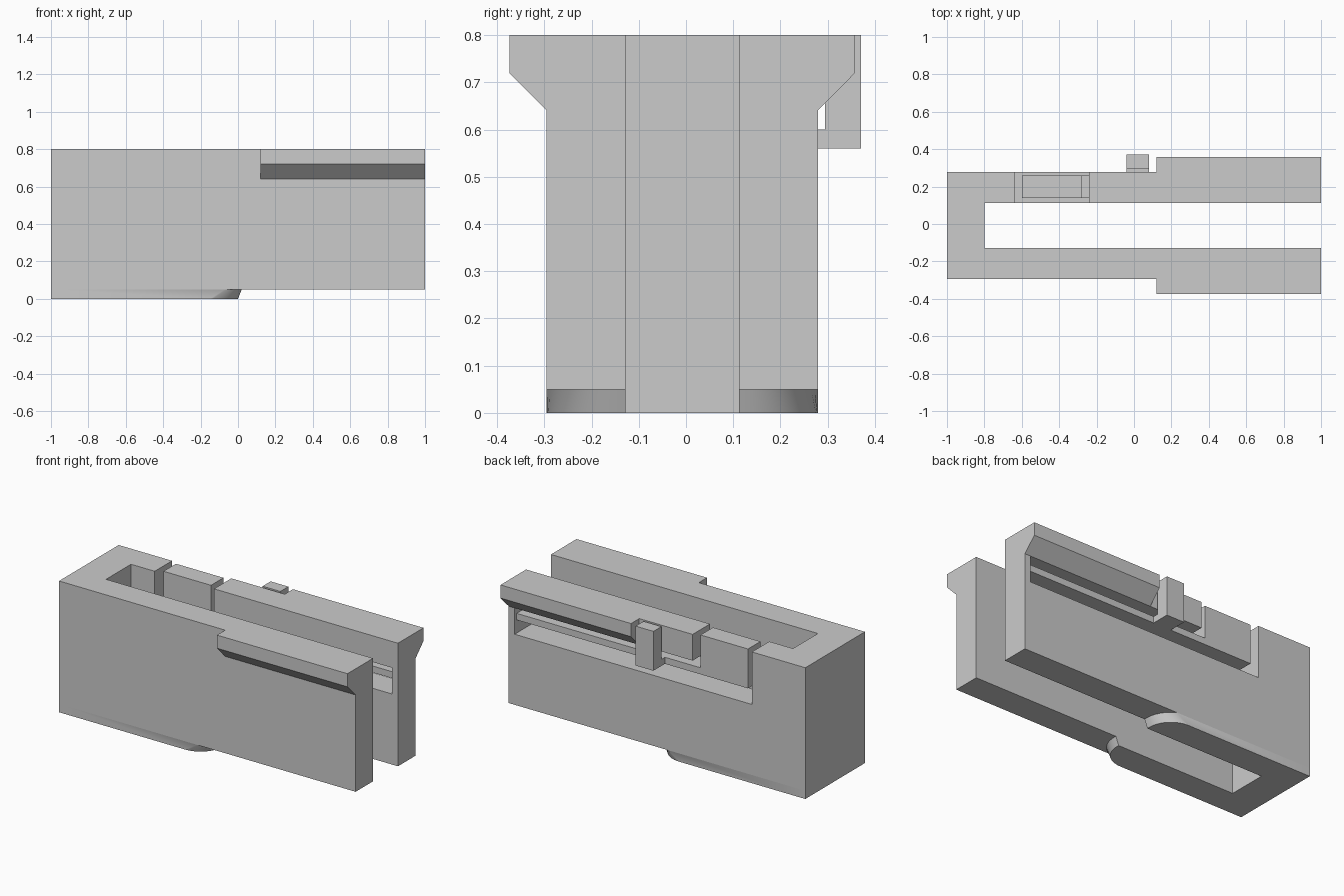
import bpy, bmesh, math
from mathutils import Vector

if "Cube" in bpy.data.objects:
    bpy.data.objects.remove(bpy.data.objects["Cube"], do_unlink=True)

grey = bpy.data.materials.new("plain_grey")
grey.use_nodes = True
grey.diffuse_color = (0.6, 0.6, 0.6, 1)
grey.node_tree.nodes["Principled BSDF"].inputs["Base Color"].default_value = (0.6, 0.6, 0.6, 1)

MID, OUT, IN = -0.008, 0.287, 0.12      # clip centre line, outer and inner half widths
BACK_OUT = MID + OUT


def loft(name, lower, upper):
    """Closed solid between two matching loops of 3D points."""
    bm = bmesh.new()
    a = [bm.verts.new(p) for p in lower]
    b = [bm.verts.new(p) for p in upper]
    bm.faces.new(a)
    bm.faces.new(b)
    for i in range(len(a)):
        j = (i + 1) % len(a)
        bm.faces.new((a[i], a[j], b[j], b[i]))
    bmesh.ops.recalc_face_normals(bm, faces=bm.faces)
    mesh = bpy.data.meshes.new(name)
    bm.to_mesh(mesh)
    bm.free()
    mesh.materials.append(grey)
    obj = bpy.data.objects.new(name, mesh)
    bpy.context.collection.objects.link(obj)
    return obj


def prism(name, profile, axis, start, end):
    """Extrude a 2D profile along the given axis (0 = x, 1 = y, 2 = z)."""
    def place(p, d):
        q = list(p)
        q.insert(axis, d)
        return Vector(q)
    return loft(name, [place(p, start) for p in profile], [place(p, end) for p in profile])


def box(name, x, y, z):
    return prism(name, [(x[0], y[0]), (x[1], y[0]), (x[1], y[1]), (x[0], y[1])], 2, *z)


def u_plan(arm):
    """Mirror one arm's tip outline (x, half width) into the full U shape."""
    half = [(-1, OUT)] + arm + [(-0.8, IN)]
    return ([(x, MID + w) for x, w in half]
            + [(x, MID - w) for x, w in reversed(half)])


# U-shaped body with a latch window and a top notch through the back arm
body = prism("body", u_plan([(1, OUT), (1, IN)]), 2, 0.05, 0.8)
window = prism("latch_window_cutter",
               [(-0.64, 0.48), (0.96, 0.48), (0.96, 0.64), (-0.24, 0.64),
                (-0.24, 0.9), (-0.64, 0.9)], 1, 0.05, 0.33)
window.hide_render = True
cut = body.modifiers.new("latch_window", 'BOOLEAN')
cut.operation = 'DIFFERENCE'
cut.solver = 'EXACT'
cut.object = window
bpy.context.view_layer.objects.active = body
bpy.ops.object.modifier_apply(modifier=cut.name)
bpy.data.objects.remove(window, do_unlink=True)

# Lower foot with flared, rounded tips
R, FLARE, STEPS = 0.15, 0.02, 14


def tip(radius):
    first = math.acos(R / radius)
    angles = [first + (math.pi / 2 - first) * i / STEPS for i in range(STEPS + 1)]
    arc = [(-R + radius * math.sin(a), OUT - R + radius * math.cos(a)) for a in angles]
    return arc + [(radius - R, IN)]


foot = loft("foot",
            [(x, y, 0) for x, y in u_plan(tip(R))],
            [(x, y, 0.05) for x, y in u_plan(tip(R + FLARE))])
bpy.ops.object.select_all(action='DESELECT')
foot.select_set(True)
bpy.context.view_layer.objects.active = foot
bpy.ops.object.shade_smooth_by_angle(angle=math.radians(30))

# Chamfered side rails
for name, s in (("front_rail", -1), ("back_rail", 1)):
    prof = [(OUT, 0.64), (0.366, 0.72), (0.366, 0.8), (OUT, 0.8)]
    prism(name, [(MID + s * w, z) for w, z in prof], 0, 0.12, 1)

# Flexible latch: beam with an upright catch at its free end
prism("latch_beam", [(-0.6, 0.56), (0.96, 0.56), (0.96, 0.6), (-0.28, 0.6),
                     (-0.28, 0.8), (-0.6, 0.8)], 1, 0.14, 0.26)

# Release tab standing out from the beam
prism("release_tab", [(0.26, 0.56), (0.371, 0.56), (0.371, 0.8), (0.294, 0.8),
                      (0.294, 0.6), (0.26, 0.6)], 0, -0.04, 0.08)
